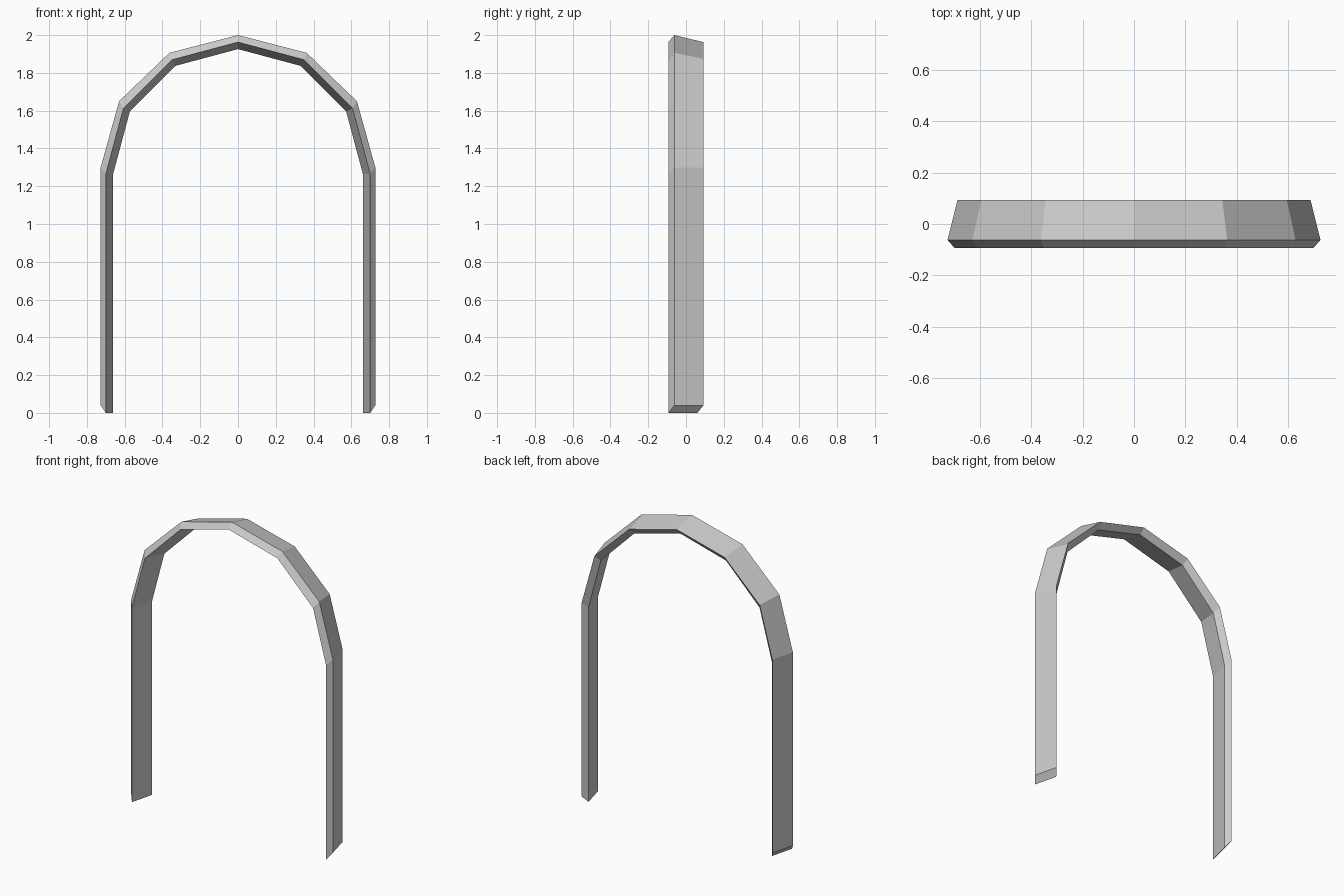
import bpy, bmesh
from math import sin, cos, pi

if "Cube" in bpy.data.objects:
    bpy.data.objects.remove(bpy.data.objects["Cube"])

# Skewed four-sided cross-section of the frame:
# (half width x, depth y, foot z, arch spring z, arch apex z)
SECTION = [
    (0.700, -0.093, 0.00, 1.265, 1.963),  # front edge
    (0.727, -0.062, 0.04, 1.300, 2.000),  # outer edge
    (0.688,  0.093, 0.04, 1.300, 1.963),  # back edge
    (0.661,  0.060, 0.00, 1.265, 1.926),  # inner edge
]
ARCH_SEGMENTS = 6


def build_arch_frame():
    bm = bmesh.new()
    # Section loops: right foot, half-round arch, left foot
    rings = [[bm.verts.new((w, y, foot)) for w, y, foot, _, _ in SECTION]]
    for i in range(ARCH_SEGMENTS + 1):
        a = pi * i / ARCH_SEGMENTS
        rings.append([bm.verts.new((w * cos(a), y, spring + (apex - spring) * sin(a)))
                      for w, y, _, spring, apex in SECTION])
    rings.append([bm.verts.new((-w, y, foot)) for w, y, foot, _, _ in SECTION])

    # Skin between loops, then close both feet
    n = len(SECTION)
    for r0, r1 in zip(rings, rings[1:]):
        for j in range(n):
            k = (j + 1) % n
            bm.faces.new((r0[j], r0[k], r1[k], r1[j]))
    bm.faces.new(rings[0])
    bm.faces.new(rings[-1])
    bmesh.ops.recalc_face_normals(bm, faces=bm.faces)

    mesh = bpy.data.meshes.new("arch_frame")
    bm.to_mesh(mesh)
    bm.free()
    obj = bpy.data.objects.new("arch_frame", mesh)
    bpy.context.collection.objects.link(obj)


build_arch_frame()
